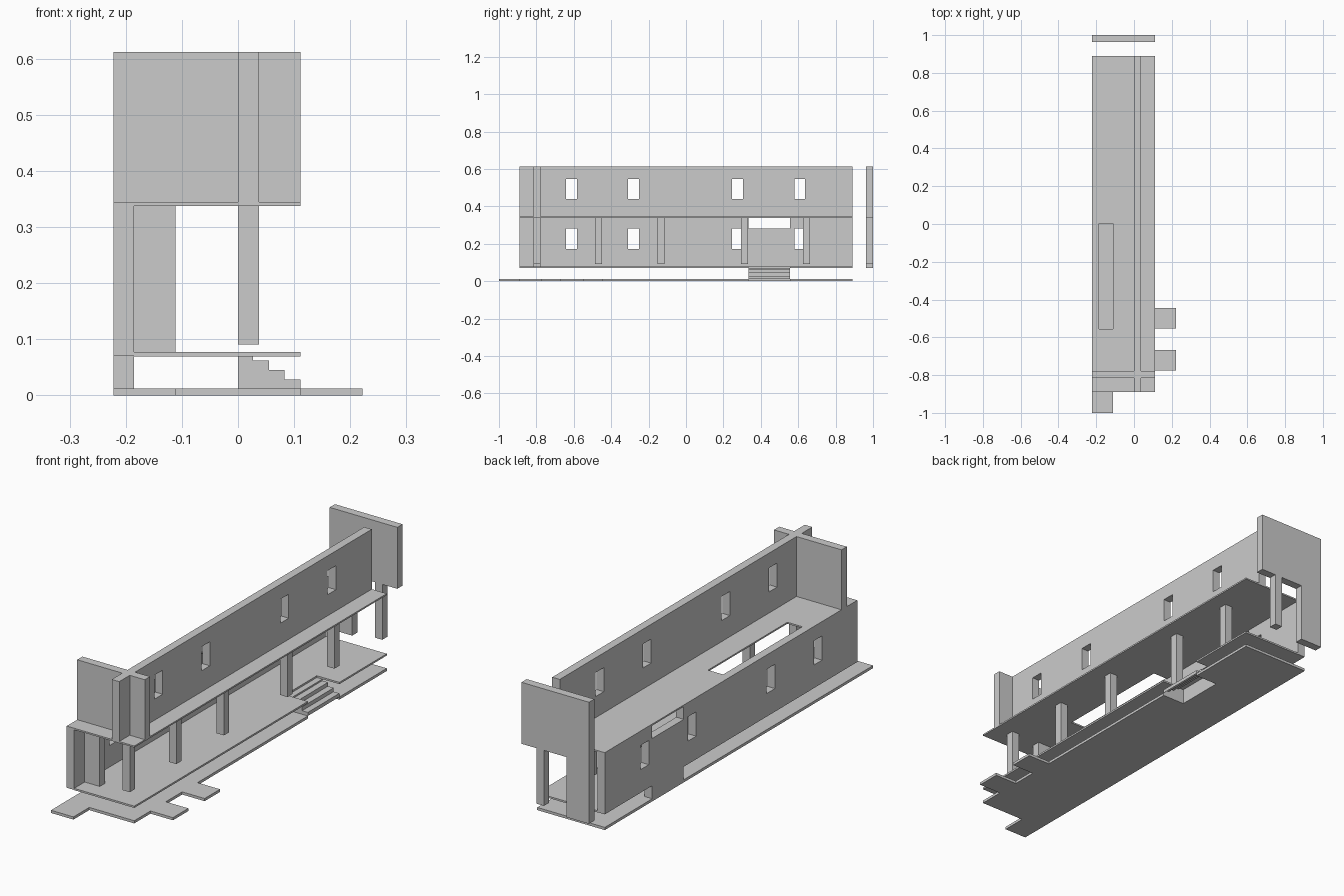
import bpy, bmesh
from mathutils import Vector

if "Cube" in bpy.data.objects:
    bpy.data.objects.remove(bpy.data.objects["Cube"])

X0, X1, Y0, Y1 = -0.222, 0.111, -0.889, 0.889   # main footprint
T = 0.037                                       # wall thickness
Z_FLOOR, Z_MID, Z_DECK, Z_TOP = 0.077, 0.338, 0.345, 0.612


def finish(name, bm):
    bmesh.ops.recalc_face_normals(bm, faces=bm.faces)
    me = bpy.data.meshes.new(name)
    bm.to_mesh(me)
    bm.free()
    ob = bpy.data.objects.new(name, me)
    bpy.context.collection.objects.link(ob)
    return ob


def plate(name, axis, t0, t1, solids, holes=()):
    """Flat plate from t0 to t1 along axis: union of rectangles minus holes.
    Rectangles are (u0, u1, v0, v1) in the two remaining axes, in order."""
    rects = list(solids) + list(holes)
    us = sorted({u for r in rects for u in r[:2]})
    vs = sorted({v for r in rects for v in r[2:]})
    others = [i for i in range(3) if i != axis]

    def inside(u, v, rs):
        return any(r[0] < u < r[1] and r[2] < v < r[3] for r in rs)

    def point(u, v):
        p = [0, 0, 0]
        p[axis], p[others[0]], p[others[1]] = t0, u, v
        return p

    bm = bmesh.new()
    for ua, ub in zip(us, us[1:]):
        for va, vb in zip(vs, vs[1:]):
            u, v = (ua + ub) / 2, (va + vb) / 2
            if inside(u, v, solids) and not inside(u, v, holes):
                bm.faces.new([bm.verts.new(point(*c)) for c in
                              ((ua, va), (ub, va), (ub, vb), (ua, vb))])
    bmesh.ops.remove_doubles(bm, verts=bm.verts, dist=1e-5)
    ext = bmesh.ops.extrude_face_region(bm, geom=bm.faces[:], use_keep_orig=True)
    move = Vector((0, 0, 0))
    move[axis] = t1 - t0
    bmesh.ops.translate(bm, vec=move, verts=[
        g for g in ext["geom"] if isinstance(g, bmesh.types.BMVert)])
    return finish(name, bm)


def box(name, x, y, z):
    return plate(name, 2, z[0], z[1], [(*x, *y)])


STAIR_Y = (0.333, 0.555)
stairwell = (0, X1 + 0.001, *STAIR_Y)

# ground slab with three tabs and the stair notch
plate("ground_slab", 2, 0, 0.012,
      [(X0, X1, Y0, Y1), (X0, -0.111, -1, Y0),
       (X1, 0.222, -0.775, -0.667), (X1, 0.222, -0.552, -0.444)],
      [stairwell])

# raised floor and upper deck
plate("raised_floor", 2, 0.069, Z_FLOOR, [(X0 + T, X1, Y0, Y1)], [stairwell])
plate("upper_deck", 2, Z_MID, Z_DECK, [(X0 + T, X1, Y0, Y1)],
      [(X0 + T, -0.111, -0.555, 0.003)])

# long walls with their window rows
window_y = (-0.641, -0.309, 0.246, 0.579)


def windows(z0, z1):
    return [(y, y + 0.058, z0, z1) for y in window_y]


plate("lower_wall", 0, X0, X0 + T, [(Y0, Y1, 0.07, Z_DECK)],
      windows(0.173, 0.281) + [(*STAIR_Y, 0.07, Z_MID)])
plate("upper_wall", 0, 0, T, [(Y0, Y1, Z_DECK, Z_TOP)], windows(0.439, 0.546))

# block standing in the wide opening of the lower wall
box("opening_block", (X0, X0 + T), STAIR_Y, (0.012, 0.281))

# cross wall arms at the front
box("cross_wall_left", (X0, 0), (-0.815, -0.778), (Z_DECK, Z_TOP))
box("cross_wall_right", (T, X1), (-0.815, -0.778), (Z_DECK, Z_TOP))

# columns under the deck
for i, y in enumerate((-0.815, -0.487, -0.152, 0.295, 0.626)):
    box(f"column_{i + 1}", (0, T), (y, y + T), (0.091, Z_MID))
box("wide_pillar", (X0 + T, -0.111), (-0.815, -0.778), (Z_FLOOR, Z_MID))

# free-standing back slab on two legs
plate("back_slab", 1, 0.963, 1.0,
      [(X0, X1, Z_MID, Z_TOP), (X0, -0.111, 0.07, Z_MID), (0, T, 0.091, Z_MID)])

# stairs: hollow shell, open underneath
profile = [(0, 0.012), (0, 0.069), (0.027, 0.069), (0.027, 0.062), (0.055, 0.062),
           (0.055, 0.045), (0.083, 0.045), (0.083, 0.028), (X1, 0.028), (X1, 0.012)]
bm = bmesh.new()
sides = [[bm.verts.new((x, y, z)) for x, z in profile] for y in STAIR_Y]
for s in sides:
    bm.faces.new(s)
for i in range(len(profile) - 1):
    bm.faces.new((sides[0][i], sides[0][i + 1], sides[1][i + 1], sides[1][i]))
finish("stairs", bm)
